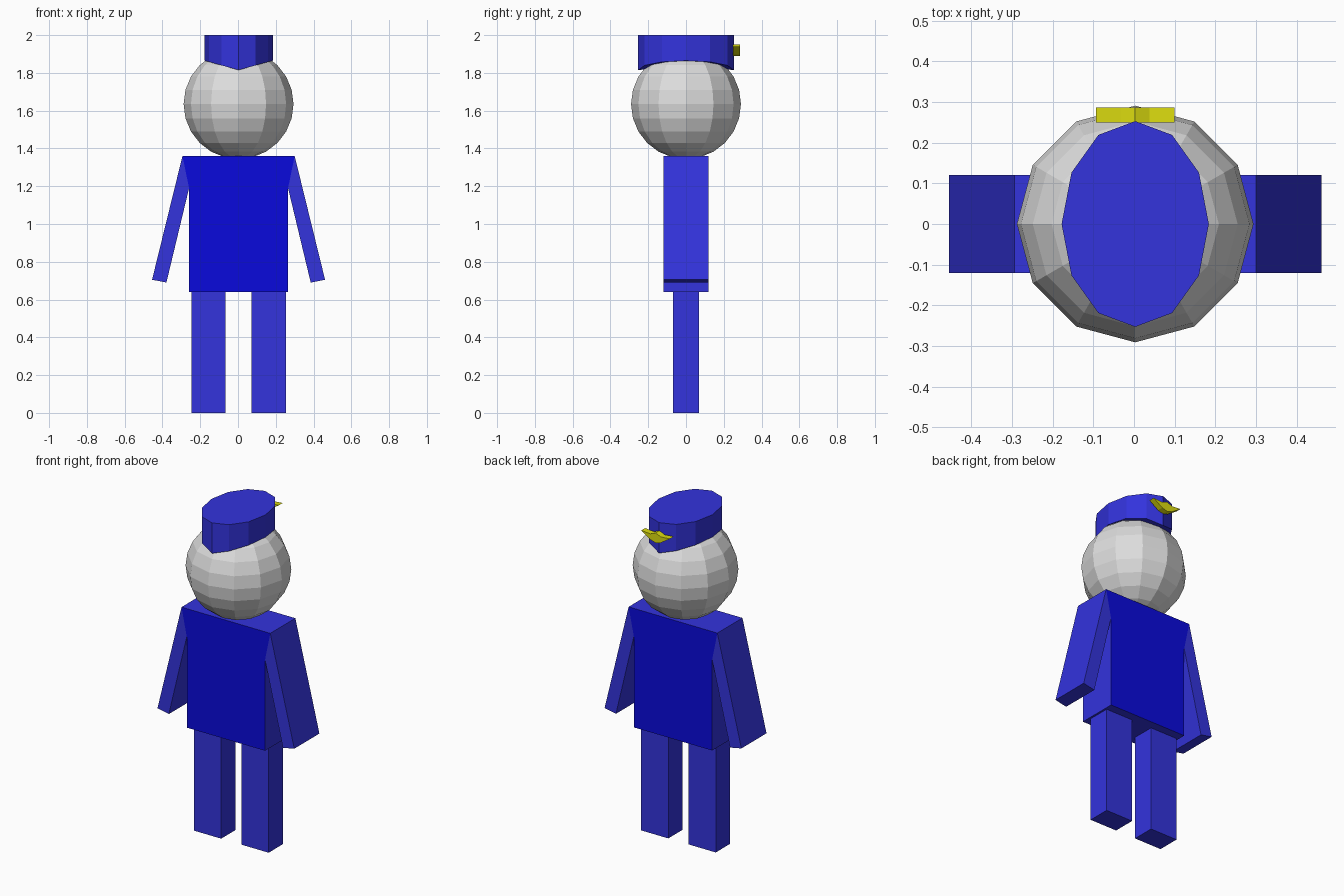
import bpy, bmesh, math

if "Cube" in bpy.data.objects:
    bpy.data.objects.remove(bpy.data.objects["Cube"])

CX = 0.003  # slight sideways offset of the figure


def material(name, rgb):
    m = bpy.data.materials.new(name)
    m.diffuse_color = (*rgb, 1)
    m.use_nodes = True
    m.node_tree.nodes["Principled BSDF"].inputs["Base Color"].default_value = m.diffuse_color
    return m


BLUE = material("blue", (0.033, 0.033, 0.72))
DEEP = material("deep_blue", (0.003, 0.003, 0.72))
GREY = material("pale_grey", (0.72, 0.72, 0.72))
GOLD = material("gold", (0.72, 0.72, 0.005))


def finish(name, bm, *mats):
    bmesh.ops.recalc_face_normals(bm, faces=bm.faces)
    me = bpy.data.meshes.new(name)
    bm.to_mesh(me)
    bm.free()
    for m in mats:
        me.materials.append(m)
    ob = bpy.data.objects.new(name, me)
    bpy.context.collection.objects.link(ob)
    return ob


def slab(name, outline, y0, y1, *mats):
    """Front outline (x, z) extruded along y; second material goes on front and back."""
    bm = bmesh.new()
    a = [bm.verts.new((x + CX, y0, z)) for x, z in outline]
    b = [bm.verts.new((x + CX, y1, z)) for x, z in outline]
    caps = [bm.faces.new(a), bm.faces.new(b)]
    n = len(a)
    for i in range(n):
        j = (i + 1) % n
        bm.faces.new((a[i], a[j], b[j], b[i]))
    if len(mats) > 1:
        for f in caps:
            f.material_index = 1
    return finish(name, bm, *mats)


def mirrored(half):
    return half + [(-x, z) for x, z in reversed(half) if x != 0]


# Torso, flared at the shoulders, deep blue front and back
slab("torso", mirrored([(0.262, 0.64), (0.262, 1.19), (0.297, 1.36)]),
     -0.12, 0.12, BLUE, DEEP)

# Arms and legs
arm = [(0.297, 1.36), (0.458, 0.705), (0.382, 0.69), (0.262, 1.19)]
leg = [(0.068, 0), (0.25, 0), (0.25, 0.64), (0.068, 0.64)]
for side, s in (("left", -1), ("right", 1)):
    slab(side + "_arm", [(s * x, z) for x, z in arm], -0.12, 0.12, BLUE)
    slab(side + "_leg", [(s * x, z) for x, z in leg], -0.068, 0.068, BLUE)

# Head
bm = bmesh.new()
bmesh.ops.create_uvsphere(bm, u_segments=12, v_segments=12, radius=0.291)
bmesh.ops.translate(bm, verts=bm.verts, vec=(CX, 0, 1.635))
finish("head", bm, GREY)

# Cap: oval twelve-sided drum, lower edge dipping at front and back
bm = bmesh.new()
low, top = [], []
for i in range(12):
    a = math.tau * i / 12
    x, y = 0.181 * math.cos(a), 0.253 * math.sin(a)
    low.append(bm.verts.new((x + CX, y, 1.815 + 0.05 * abs(x) / 0.181)))
    top.append(bm.verts.new((x + CX, y, 2.0)))
bm.faces.new(top)
hub = bm.verts.new((CX, 0, 1.84))
for i in range(12):
    j = (i + 1) % 12
    bm.faces.new((low[i], low[j], top[j], top[i]))
    bm.faces.new((low[j], low[i], hub))
finish("cap", bm, BLUE)

# Winged badge on the back of the cap
slab("cap_badge", mirrored([(0, 1.89), (0.035, 1.9), (0.096, 1.94),
                            (0.035, 1.935), (0, 1.95)]),
     0.25, 0.286, GOLD)
